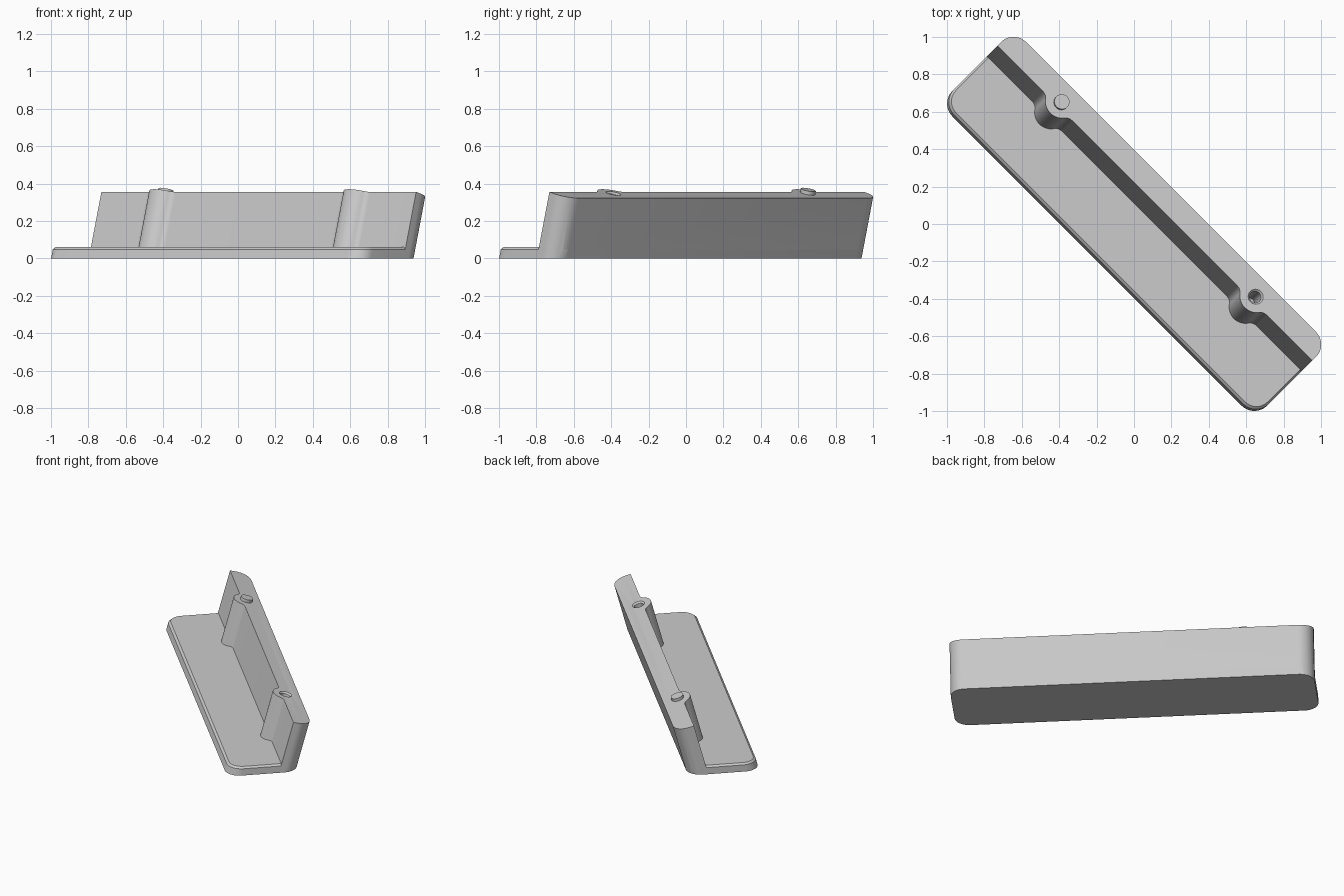
import bpy, bmesh, math
from mathutils import Vector, Matrix

if "Cube" in bpy.data.objects:
    bpy.data.objects.remove(bpy.data.objects["Cube"])

LEAN = math.tan(math.radians(15))      # backward lean per unit height
HALF_LEN, RAD = 1.19, 0.097            # half length, corner radius
FRONT, BACK = -0.28, 0.194             # footprint across, at z = 0
PLATE_H, CHAMFER = 0.06, 0.012
TOP_V, TOP_Z = 0.157, 0.355            # inner top edge of the wall
INNER = TOP_V - LEAN * TOP_Z           # inner wall line at z = 0
HOLE_U, HOLE_V = 0.735, 0.185
BOSS_R, FILLET = 0.088, 0.045
TURN = Matrix.Rotation(math.radians(-45), 4, 'Z')

grey = bpy.data.materials.new("grey")
grey.diffuse_color = (0.6, 0.6, 0.6, 1)
grey.use_nodes = True
grey.node_tree.nodes["Principled BSDF"].inputs["Base Color"].default_value = grey.diffuse_color


def arc(cu, cv, r, a0, a1, n=12):
    return [(cu + r * math.cos(math.radians(a0 + (a1 - a0) * i / n)),
             cv + r * math.sin(math.radians(a0 + (a1 - a0) * i / n))) for i in range(n + 1)]


def outline(inset=0.0):
    """Rounded rectangle footprint, counter-clockwise."""
    r, u = RAD - inset, HALF_LEN - RAD
    lo, hi = FRONT + RAD, BACK - RAD
    return (arc(-u, lo, r, 180, 270) + arc(u, lo, r, 270, 360)
            + arc(u, hi, r, 0, 90) + arc(-u, hi, r, 90, 180))


def leaned(pts, height):
    return [Vector((u, v + LEAN * height(v), height(v))) for u, v in pts]


def loft(name, rings):
    """Skin stacked rings and cap both ends."""
    bm = bmesh.new()
    vs = [[bm.verts.new(p) for p in ring] for ring in rings]
    n = len(vs[0])
    for a, b in zip(vs, vs[1:]):
        for i in range(n):
            j = (i + 1) % n
            bm.faces.new((a[i], a[j], b[j], b[i]))
    bm.faces.new(vs[0][::-1])
    bm.faces.new(vs[-1])
    bm.normal_update()
    bm.transform(TURN)
    me = bpy.data.meshes.new(name)
    bm.to_mesh(me)
    bm.free()
    me.materials.append(grey)
    ob = bpy.data.objects.new(name, me)
    bpy.context.collection.objects.link(ob)
    return ob


def boolean(target, cutter, op):
    mod = target.modifiers.new(op, 'BOOLEAN')
    mod.object, mod.operation, mod.solver = cutter, op, 'EXACT'
    bpy.context.view_layer.objects.active = target
    bpy.ops.object.modifier_apply(modifier=mod.name)
    bpy.data.objects.remove(cutter)


def boss(cu):
    """Filleted bump on the inner wall line, running toward +u."""
    cv = HOLE_V - LEAN * (TOP_Z - LEAN * (HOLE_V - TOP_V))
    fv = INNER - FILLET
    du = math.sqrt((BOSS_R + FILLET) ** 2 - (cv - fv) ** 2)
    a = math.degrees(math.atan2(cv - fv, du))
    return (arc(cu - du, fv, FILLET, 90, a, 8) + arc(cu, cv, BOSS_R, 180 + a, 360 - a, 20)[1:-1]
            + arc(cu + du, fv, FILLET, 180 - a, 90, 8))


# Base plate with chamfered top rim
plate = loft("base_plate", [leaned(outline(), lambda v: 0.0),
                            leaned(outline(), lambda v: PLATE_H - CHAMFER),
                            leaned(outline(CHAMFER), lambda v: PLATE_H)])

# Leaning back wall with two bosses, top square to the lean
u, hi = HALF_LEN - RAD, BACK - RAD
wall_pts = ([(-HALF_LEN, INNER)] + boss(-HOLE_U) + boss(HOLE_U) + [(HALF_LEN, INNER)]
            + arc(u, hi, RAD, 0, 90) + arc(-u, hi, RAD, 90, 180))
wall_top = lambda v: (TOP_Z - LEAN * (v - TOP_V)) / (1 + LEAN ** 2)
wall = loft("leaning_bracket", [leaned(wall_pts, lambda v: 0.0), leaned(wall_pts, wall_top)])
boolean(wall, plate, 'UNION')

# Screw holes along the lean, with a small countersink
axis = Vector((0, LEAN, 1)).normalized()
side = Vector((0, axis.z, -axis.y))
for s in (-1, 1):
    mouth = Vector((s * HOLE_U, HOLE_V, TOP_Z - LEAN * (HOLE_V - TOP_V)))
    rings = [[mouth + axis * d + Vector((x, 0, 0)) + side * y for x, y in arc(0, 0, r, 0, 345, 23)]
             for d, r in ((-0.2, 0.031), (-0.01, 0.031), (0.0, 0.041), (0.02, 0.041))]
    boolean(wall, loft("hole_cutter", rings), 'DIFFERENCE')

bpy.ops.object.select_all(action='DESELECT')
wall.select_set(True)
bpy.context.view_layer.objects.active = wall
bpy.ops.object.shade_smooth_by_angle(angle=math.radians(30))
